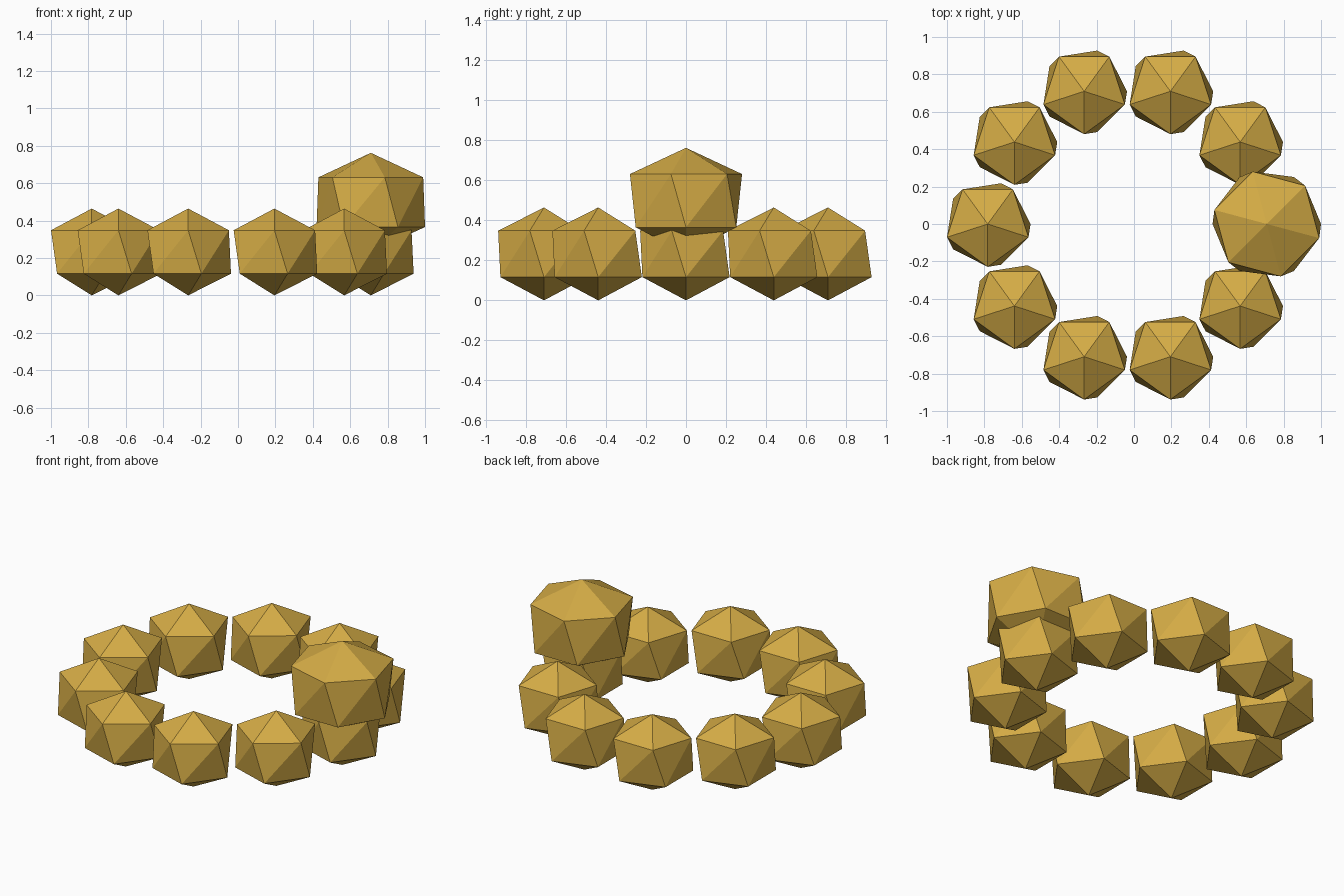
import bpy
import bmesh
from math import cos, sin, pi

cube = bpy.data.objects.get("Cube")
if cube:
    bpy.data.objects.remove(cube, do_unlink=True)

gold = bpy.data.materials.new("gold")
gold.use_nodes = True
colour = (0.66, 0.41, 0.06, 1)
gold.diffuse_color = colour
gold.node_tree.nodes["Principled BSDF"].inputs["Base Color"].default_value = colour


def faceted_bead(name, sides, radius, half_height, ring_height, centre):
    """Two pointed caps joined by a twisted band of triangles."""
    bm = bmesh.new()
    step = 2 * pi / sides
    twist = step / 4

    def ring(z, start):
        return [bm.verts.new((radius * cos(start + i * step),
                              radius * sin(start + i * step), z))
                for i in range(sides)]

    upper = ring(ring_height, -twist)
    lower = ring(-ring_height, 0)
    top = bm.verts.new((0, 0, half_height))
    bottom = bm.verts.new((0, 0, -half_height))
    for i in range(sides):
        j = (i + 1) % sides
        bm.faces.new((top, upper[i], upper[j]))
        bm.faces.new((upper[i], lower[i], upper[j]))
        bm.faces.new((lower[i], lower[j], upper[j]))
        bm.faces.new((bottom, lower[j], lower[i]))
    bmesh.ops.recalc_face_normals(bm, faces=bm.faces[:])

    mesh = bpy.data.meshes.new(name)
    bm.to_mesh(mesh)
    bm.free()
    mesh.materials.append(gold)
    obj = bpy.data.objects.new(name, mesh)
    obj.location = centre
    bpy.context.collection.objects.link(obj)
    return obj


# Circle of small five-sided beads
CIRCLE_X, CIRCLE_RADIUS, BEADS = -0.036, 0.746, 10
for k in range(BEADS):
    angle = 2 * pi * k / BEADS
    faceted_bead(f"small_bead_{k + 1}", 5, 0.229, 0.232, 0.116,
                 (CIRCLE_X + CIRCLE_RADIUS * cos(angle),
                  CIRCLE_RADIUS * sin(angle), 0.232))

# Large six-sided bead resting on the bead at the model's left
faceted_bead("large_bead", 6, 0.29, 0.264, 0.133,
             (CIRCLE_X + CIRCLE_RADIUS, 0, 0.498))
